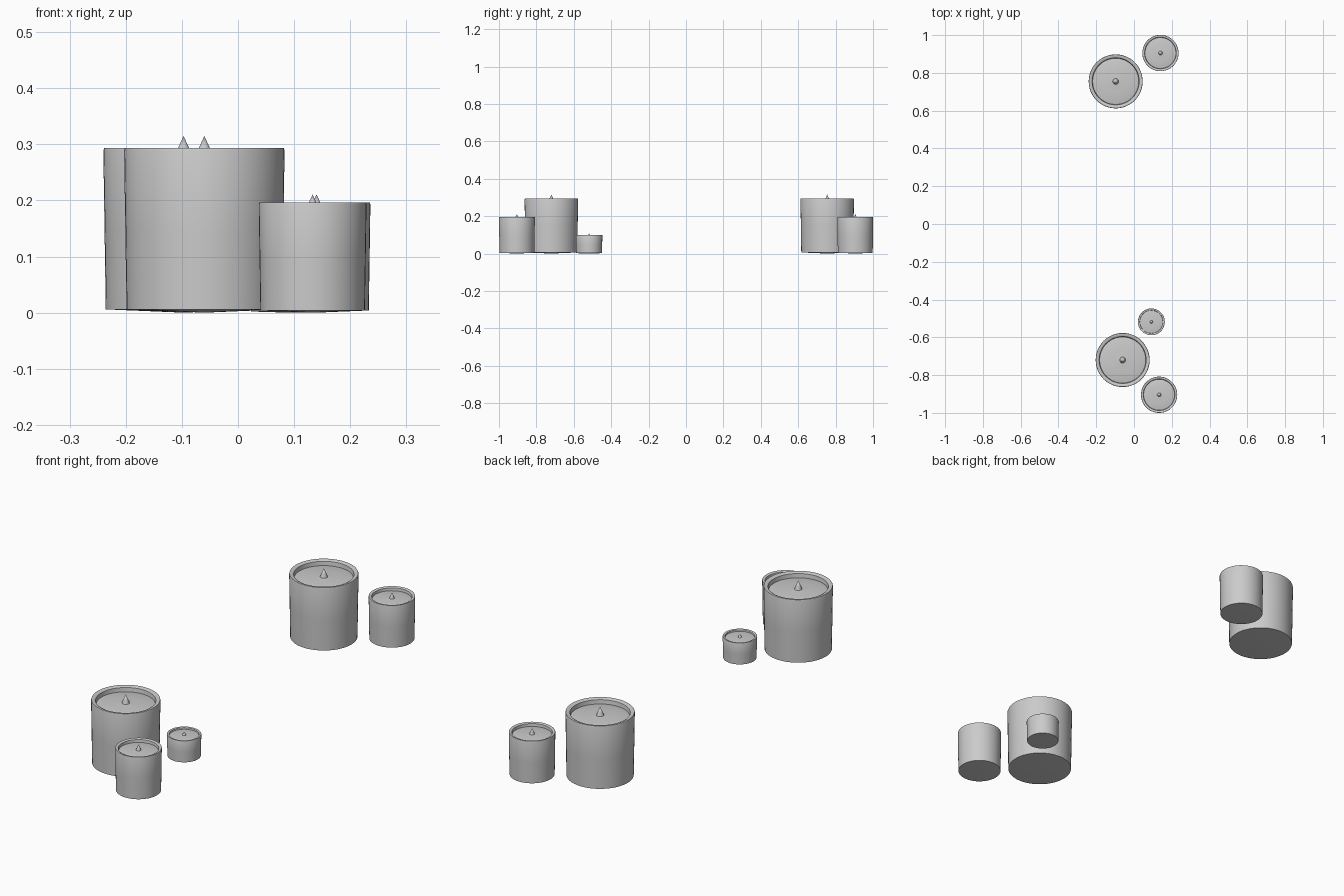
import bpy, bmesh, math
from mathutils import Matrix

if "Cube" in bpy.data.objects:
    bpy.data.objects.remove(bpy.data.objects["Cube"])

SIDES = 48


def lathe(name, profile, loc, sr, sz):
    # Spin an (r, z) profile around the vertical axis
    bm = bmesh.new()
    pts = [bm.verts.new((r * sr, 0, z * sz)) for r, z in profile]
    edges = [bm.edges.new(p) for p in zip(pts, pts[1:])]
    bmesh.ops.spin(bm, geom=pts + edges, cent=(0, 0, 0), axis=(0, 0, 1),
                   angle=2 * math.pi, steps=SIDES, use_duplicate=False)
    bmesh.ops.remove_doubles(bm, verts=bm.verts, dist=1e-5)
    bmesh.ops.recalc_face_normals(bm, faces=bm.faces)
    me = bpy.data.meshes.new(name)
    bm.to_mesh(me)
    bm.free()
    ob = bpy.data.objects.new(name, me)
    bpy.context.collection.objects.link(ob)
    ob.location = loc
    bpy.ops.object.select_all(action='DESELECT')
    ob.select_set(True)
    bpy.context.view_layer.objects.active = ob
    bpy.ops.object.shade_smooth_by_angle(angle=math.radians(30))
    return ob


# Profiles in units of candle radius and rim height
holder = [(0, 0), (0.97, 0.02), (0.985, 0.5), (1, 0.985), (0.99, 1), (0.93, 1),
          (0.87, 0.985), (0.85, 0.91)]
wax = [(0.87, 0.92), (0.8, 0.93), (0.4, 0.935), (0.11, 0.945)]
wick = [(0.11, 0.945), (0.07, 1.0), (0, 1.075)]

# Candles: name, x, y, radius, rim height
candles = [
    ("large_back", -0.097, 0.755, 0.143, 0.293),
    ("medium_back", 0.14, 0.905, 0.096, 0.196),
    ("large_front", -0.06, -0.72, 0.143, 0.293),
    ("medium_front", 0.133, -0.904, 0.096, 0.196),
    ("small_front", 0.092, -0.518, 0.071, 0.1),
]
for name, x, y, r, h in candles:
    for part, prof in (("holder", holder), ("wax", wax), ("wick", wick)):
        lathe(f"{name}_{part}", prof, (x, y, 0), r, h)
